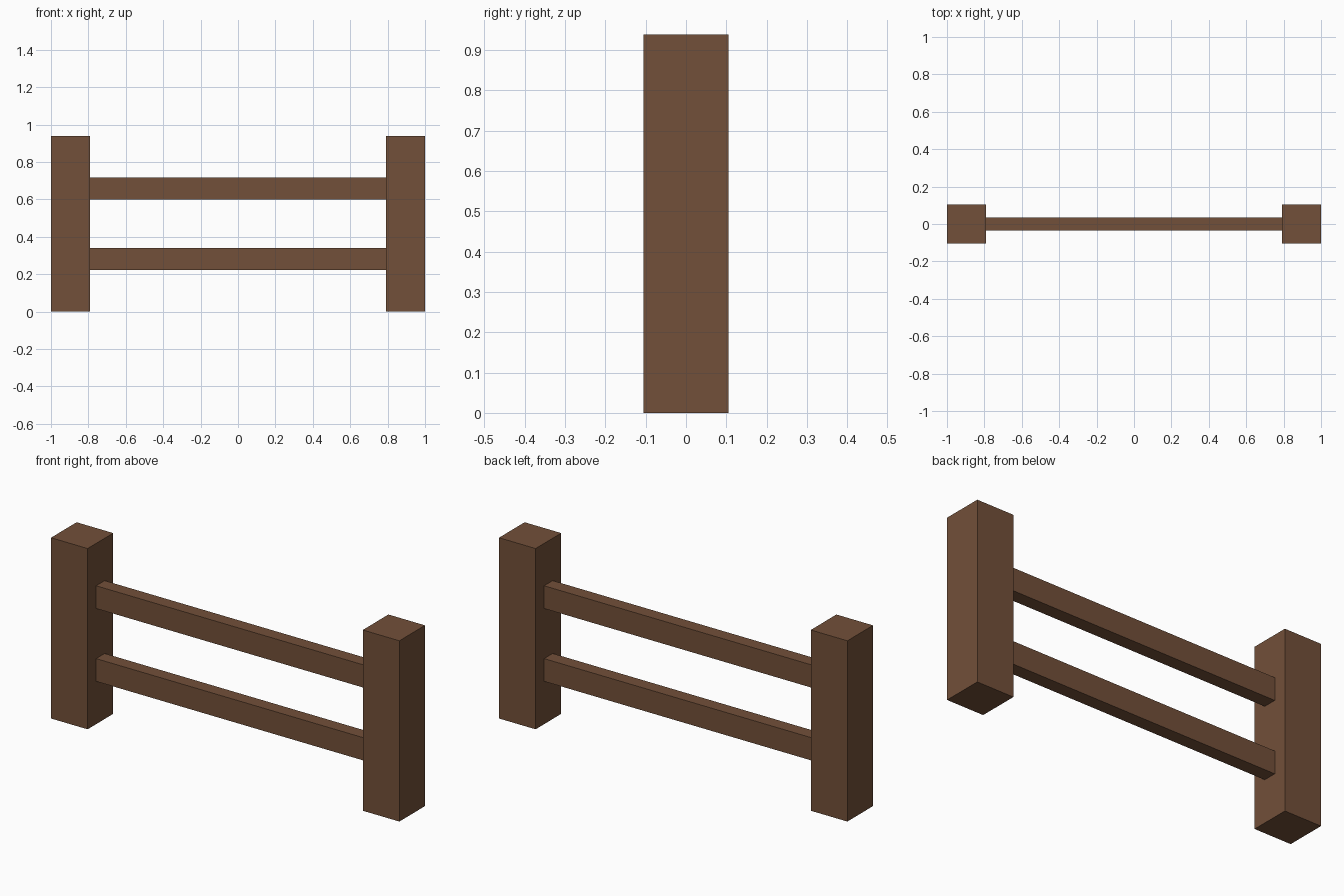
import bpy

if "Cube" in bpy.data.objects:
    bpy.data.objects.remove(bpy.data.objects["Cube"])

POST_W, POST_H = 0.21, 0.938
RAIL_T, RAIL_H = 0.07, 0.118
INNER_X = 1 - POST_W

wood = bpy.data.materials.new("brown_wood")
wood.diffuse_color = (0.17, 0.08, 0.041, 1)
wood.use_nodes = True
wood.node_tree.nodes["Principled BSDF"].inputs["Base Color"].default_value = wood.diffuse_color


def box(name, center, size):
    bpy.ops.mesh.primitive_cube_add(size=1, location=center)
    obj = bpy.context.object
    obj.name = name
    obj.scale = size
    bpy.ops.object.transform_apply(location=False, rotation=False, scale=True)
    obj.data.materials.append(wood)
    return obj


# Square end posts
for side, sign in (("left", -1), ("right", 1)):
    box(f"{side}_post", (sign * (1 - POST_W / 2), 0, POST_H / 2),
        (POST_W, POST_W, POST_H))

# Horizontal rails spanning between the posts
for level, z in (("lower", 0.281), ("upper", 0.659)):
    box(f"{level}_rail", (0, 0, z), (2 * INNER_X, RAIL_T, RAIL_H))
